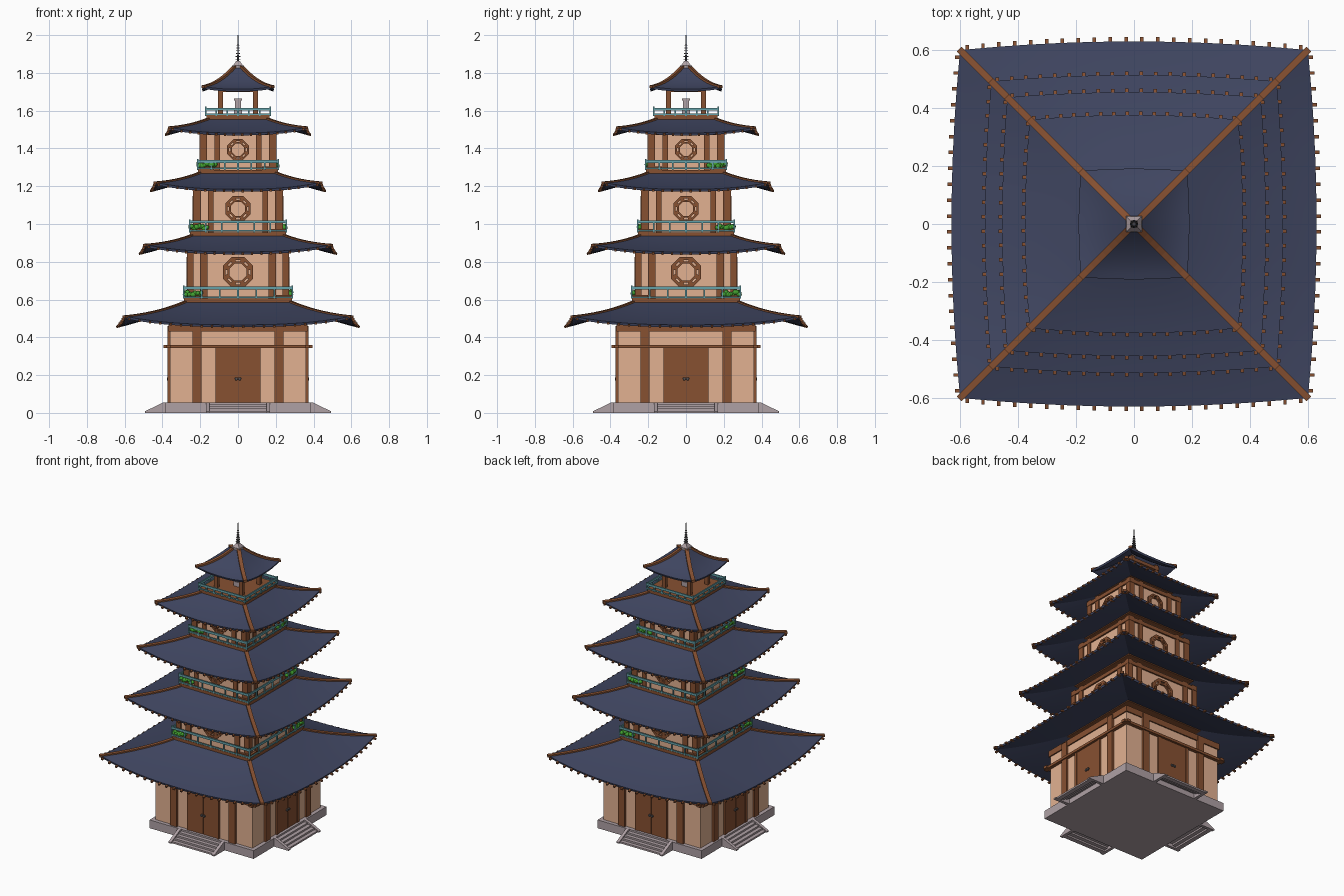
import bpy, bmesh, math, random
from mathutils import Matrix, Vector

if "Cube" in bpy.data.objects:
    bpy.data.objects.remove(bpy.data.objects["Cube"])
random.seed(4)

def material(name, r, g, b):
    m = bpy.data.materials.new(name)
    m.diffuse_color = (r, g, b, 1)
    m.use_nodes = True
    m.node_tree.nodes["Principled BSDF"].inputs["Base Color"].default_value = m.diffuse_color
    return m

TILE = material("navy tile", .05, .06, .118)
WOOD = material("brown wood", .245, .082, .031)
WALL = material("peach plaster", .76, .44, .285)
STONE = material("warm grey stone", .43, .355, .375)
RAIL = material("teal rail", .13, .36, .40)
LEAF = material("leaf green", .055, .36, .03)
METAL = material("dark metal", .09, .085, .09)

def finish(name, bm, mat, four=False):
    """Turn a bmesh into an object, optionally repeated on all four sides."""
    if four:
        base = bm.verts[:] + bm.edges[:] + bm.faces[:]
        for k in (1, 2, 3):
            d = bmesh.ops.duplicate(bm, geom=base)["geom"]
            vs = [v for v in d if isinstance(v, bmesh.types.BMVert)]
            bmesh.ops.rotate(bm, verts=vs, matrix=Matrix.Rotation(k * math.pi / 2, 3, 'Z'))
    me = bpy.data.meshes.new(name)
    bm.to_mesh(me)
    bm.free()
    me.materials.append(mat)
    ob = bpy.data.objects.new(name, me)
    bpy.context.collection.objects.link(ob)
    return ob

def add_box(bm, x0, x1, y0, y1, z0, z1):
    m = Matrix.Translation(((x0 + x1) / 2, (y0 + y1) / 2, (z0 + z1) / 2)) @ \
        Matrix.Diagonal((x1 - x0, y1 - y0, z1 - z0, 1))
    bmesh.ops.create_cube(bm, size=1, matrix=m)

def boxes(name, mat, items, four=False, mirror=False):
    bm = bmesh.new()
    for (x0, x1, *r) in items:
        add_box(bm, x0, x1, *r)
        if mirror:
            add_box(bm, -x1, -x0, *r)
    return finish(name, bm, mat, four)

def block(name, mat, h, z0, z1):
    return boxes(name, mat, [(-h, h, -h, h, z0, z1)])

def roof(tier, top, cor, bow, ztop, drop, lift, curve, teeth):
    """Curved four-sided roof with upturned corners, hip ridges and rafter ends."""
    def pt(s, t):
        h = top + (cor - top) * t
        z = ztop - drop * ((1 + curve) * t - curve * t * t) + lift * t ** 1.3 * abs(s) ** 2.5
        return Vector((s * h, -h - bow * t * (1 - s * s), z))
    ns, nt = 16, 8
    bm = bmesh.new()
    g = [[bm.verts.new(pt(2 * i / ns - 1, j / nt)) for j in range(nt + 1)] for i in range(ns + 1)]
    for i in range(ns):
        for j in range(nt):
            bm.faces.new((g[i][j], g[i][j + 1], g[i + 1][j + 1], g[i + 1][j])).smooth = True
    ob = finish("roof_" + tier, bm, TILE, True)
    weld = ob.modifiers.new("weld", 'WELD')
    weld.merge_threshold = 1e-4
    sol = ob.modifiers.new("thickness", 'SOLIDIFY')
    sol.thickness, sol.offset = .013, -1
    # bake the shell so its rim and hips can be kept sharp
    dg = bpy.context.evaluated_depsgraph_get()
    me = bpy.data.meshes.new_from_object(ob.evaluated_get(dg))
    ob.modifiers.clear()
    ob.data = me
    me.set_sharp_from_angle(angle=math.radians(18))
    # hip ridge swept down the corner
    bm = bmesh.new()
    side, prev = Vector((1, 1, 0)).normalized() * .012, None
    for j in range(nt + 1):
        p = pt(1, j / nt * 1.01)
        up, low = Vector((0, 0, .005)), Vector((0, 0, .009))
        ring = [bm.verts.new(q) for q in (p - side - low, p + side - low, p + side + up, p - side + up)]
        if prev:
            for k in range(4):
                bm.faces.new((prev[k], prev[(k + 1) % 4], ring[(k + 1) % 4], ring[k]))
        else:
            bm.faces.new(ring)
        prev = ring
    bm.faces.new(prev[::-1])
    bmesh.ops.recalc_face_normals(bm, faces=bm.faces)
    finish("hip_ridges_" + tier, bm, WOOD, True)
    # rafter ends peeping out of the eave
    if teeth:
        bm = bmesh.new()
        for i in range(teeth):
            s = -.96 + 1.92 * i / (teeth - 1)
            a, b = pt(s, .9), pt(s, 1)
            d = b - a
            d.x = 0
            d.normalize()
            rot = d.to_track_quat('Y', 'Z').to_matrix().to_4x4()
            out = .002 if tier == "1" else -.002
            m = Matrix.Translation(b + d * out - Vector((0, 0, .0085))) @ rot @ \
                Matrix.Diagonal((.012, .026, .0105, 1))
            bmesh.ops.create_cube(bm, size=1, matrix=m)
        finish("rafter_ends_" + tier, bm, WOOD, True)

def railing(tier, h, z0, z1, n):
    t = .004
    items = [(-h, h, -h, -h + 2 * t, z1 - .013, z1 + .002), (-h, h, -h, -h + 2 * t, z0 + .004, z0 + .012)]
    for i in range(n):
        x = -h + t + (2 * h - 2 * t) * i / n
        items.append((x - t, x + t, -h, -h + 2 * t, z0, z1 + (.008 if i == 0 else 0)))
    boxes("railing_" + tier, RAIL, items, four=True)

def octagon_window(tier, y, zc, r):
    """Two octagonal frames joined by short bars."""
    bm = bmesh.new()
    for ro, ri in ((r, r * .82), (r * .7, r * .56)):
        rings = []
        for rad, yy in ((ro, y), (ro, y - .01), (ri, y - .01), (ri, y)):
            rad /= math.cos(math.pi / 8)
            rings.append([bm.verts.new((rad * math.cos((k + .5) * math.pi / 4), yy,
                          zc + rad * math.sin((k + .5) * math.pi / 4))) for k in range(8)])
        for a, b in zip(rings, rings[1:]):
            for k in range(8):
                bm.faces.new((a[k], a[(k + 1) % 8], b[(k + 1) % 8], b[k]))
    bmesh.ops.recalc_face_normals(bm, faces=bm.faces)
    for k in range(8):
        m = Matrix.Translation((0, y - .004, zc)) @ Matrix.Rotation((k + .5) * math.pi / 4, 4, 'Y') @ \
            Matrix.Translation((r * .78, 0, 0)) @ Matrix.Diagonal((r * .3, .01, r * .3, 1))
        bmesh.ops.create_cube(bm, size=1, matrix=m)
    finish("octagon_windows_" + tier, bm, WOOD, True)

def planters(tier, h, z):
    """Wooden corner troughs, with foliage in two opposite corners."""
    boxes("planters_" + tier, WOOD, [(h - .09, h - .012, -h + .009, -h + .024, z, z + .018)], True, True)
    bm = bmesh.new()
    for sgn in (-1, 1):
        for i in range(22):
            a, b = h - .016 - .08 * (i // 2) / 10, h - random.uniform(.010, .018)
            if i % 2:
                a, b = b, a
            m = Matrix.Translation((sgn * a, sgn * b, z + random.uniform(.02, .034)))
            bmesh.ops.create_icosphere(bm, subdivisions=2, radius=random.uniform(.011, .015), matrix=m)
    for f in bm.faces:
        f.smooth = True
    finish("foliage_" + tier, bm, LEAF)

# stone platform with hollow stairs on every side
block("platform", STONE, .385, 0, .055)
boxes("stairs", STONE, [(-.15, .15, -.485 + .025 * i, -.455 + .025 * i, .011 * i, .011 * (i + 1))
                        for i in range(4)], True)
bm = bmesh.new()
for x in (-.17, .15):
    prof = [(-.38, 0), (-.493, 0), (-.493, .008), (-.395, .056), (-.38, .056)]
    a, b = [[bm.verts.new((xx, y, z)) for y, z in prof] for xx in (x, x + .02)]
    bm.faces.new(a)
    bm.faces.new(b[::-1])
    for k in range(5):
        bm.faces.new((a[k], b[k], b[(k + 1) % 5], a[(k + 1) % 5]))
bmesh.ops.recalc_face_normals(bm, faces=bm.faces)
finish("stair_stringers", bm, STONE, True)

# ground floor
block("ground_walls", WALL, .36, .055, .47)
boxes("ground_pillars", WOOD, [(.192, .24, -.374, -.355, .055, .46)], True, True)
boxes("ground_beams", WOOD, [(-.395, .395, -.382, -.355, .343, .36), (-.368, .368, -.368, -.345, .43, .47)], True)
boxes("door_frame", WOOD, [(.1, .118, -.372, -.355, .055, .345)], True, True)
boxes("door_leaves", WOOD, [(.001, .1, -.368, -.355, .055, .345)], True, True)
bm = bmesh.new()
for x in (-.009, .009):
    m = Matrix.Translation((x, -.37, .18)) @ Matrix.Rotation(math.pi / 2, 4, 'X')
    bmesh.ops.create_cone(bm, segments=8, cap_ends=True, radius1=.009, radius2=.008, depth=.012, matrix=m)
finish("door_handles", bm, METAL, True)

# roofs: inner half, corner half, bow, top z, drop, lift, concavity, rafters
roof("1", .28, .60, .03, .588, .122, .045, .3, 22)
roof("2", .24, .492, .022, .942, .09, .038, .3, 20)
roof("3", .20, .437, .018, 1.272, .088, .036, .3, 18)
roof("4", .155, .36, .016, 1.558, .076, .03, .3, 16)
roof("5", .02, .183, .008, 1.835, .121, .015, .6, 0)

# upper floors: wall half, balcony half, floor z, wall top, pillar span, post start, window z, radius
floors = [("2", .262, .292, .605, .88, .162, .2, .235, .745, .08),
          ("3", .23, .26, .955, 1.21, .13, .16, .197, 1.08, .067),
          ("4", .195, .217, 1.287, 1.505, .095, .125, .165, 1.393, .057)]
for tier, w, b, z, zt, p0, p1, c0, wz, wr in floors:
    block("balcony_" + tier, WOOD, b - .005, z - .04, z)
    block("walls_" + tier, WALL, w, z, zt)
    boxes("pillars_" + tier, WOOD, [(p0, p1, -w - .008, -w + .01, z, zt),
                                    (c0, w + .008, -w - .008, -w + .01, z, zt)], True, True)
    boxes("top_beam_" + tier, WOOD, [(-w - .01, w + .01, -w - .01, -w + .01, zt - .035, zt - .01)], True)
    octagon_window(tier, -w, wz, wr)
    railing(tier, b, z, z + .062 if tier != "4" else z + .05, 6)
    planters(tier, b, z)

# open pavilion at the top
block("balcony_5", WOOD, .168, 1.535, 1.58)
railing("5", .175, 1.572, 1.613, 6)
boxes("pavilion_columns", WOOD, [(.08, .105, -.105, -.08, 1.58, 1.735)], True)
boxes("pavilion_beams", WOOD, [(-.107, .107, -.107, -.08, 1.70, 1.722)], True)
boxes("pavilion_lantern", STONE, [(-.02, .02, -.02, .02, 1.58, 1.61), (-.015, .015, -.015, .015, 1.61, 1.655),
                                  (-.022, .022, -.022, .022, 1.655, 1.664)])

# finial: stone cap and ringed metal spire
bm = bmesh.new()
add_box(bm, -.028, .028, -.028, .028, 1.815, 1.84)
bmesh.ops.create_cone(bm, segments=4, cap_ends=True, radius1=.036, radius2=.014, depth=.022,
                      matrix=Matrix.Translation((0, 0, 1.851)) @ Matrix.Rotation(math.pi / 4, 4, 'Z'))
finish("finial_cap", bm, STONE)
bm = bmesh.new()
bmesh.ops.create_cone(bm, segments=8, cap_ends=True, radius1=.005, radius2=.0015, depth=.15,
                      matrix=Matrix.Translation((0, 0, 1.925)))
for i in range(6):
    bmesh.ops.create_cone(bm, segments=12, cap_ends=True, radius1=.014 - .0013 * i, radius2=.013 - .0013 * i,
                          depth=.004, matrix=Matrix.Translation((0, 0, 1.872 + .015 * i)))
finish("spire", bm, METAL)
